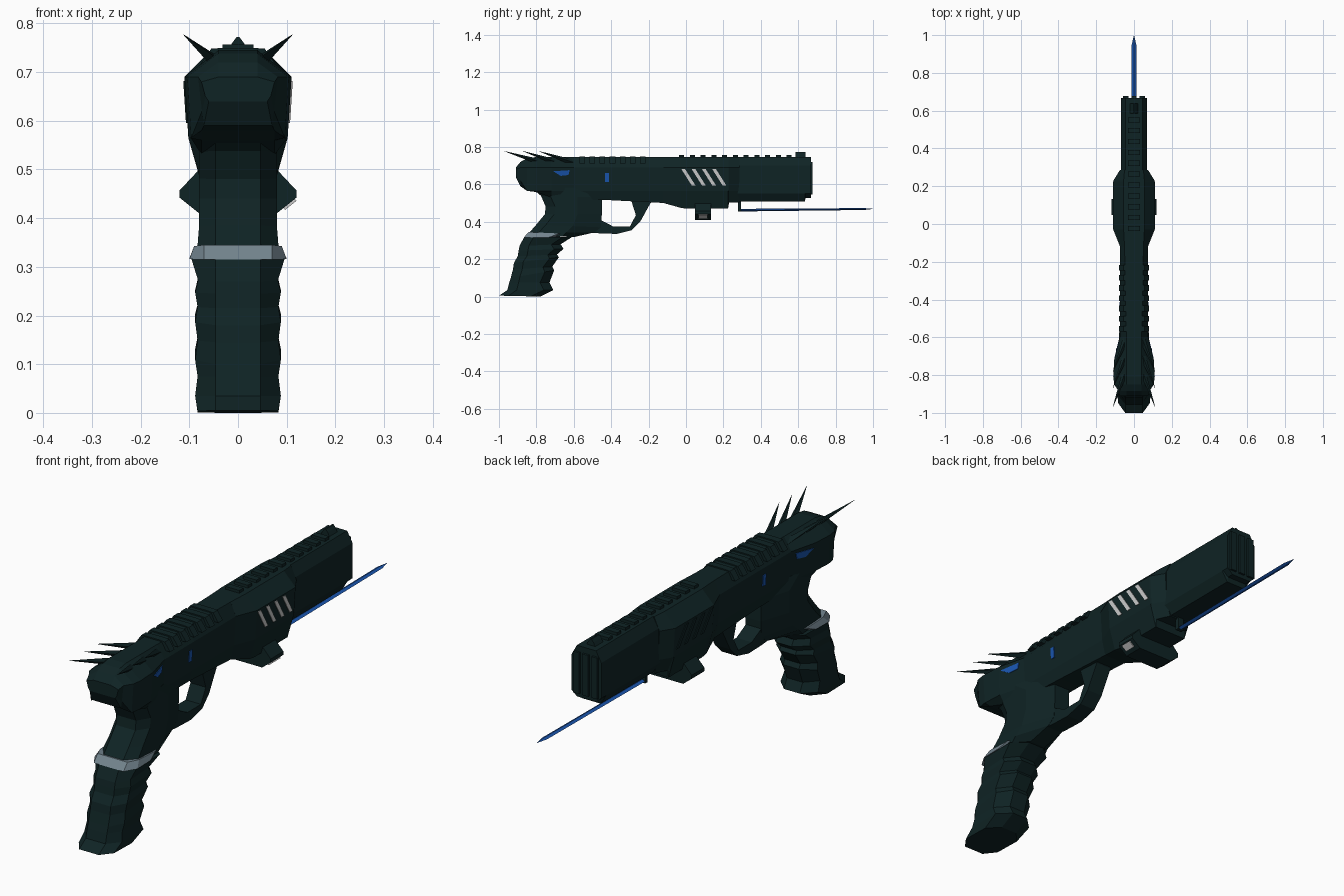
import bpy, bmesh
from mathutils import Vector


def material(name, rgb):
    m = bpy.data.materials.new(name)
    m.diffuse_color = (*rgb, 1)
    return m


BODY = material("dark teal", (0.0048, 0.017, 0.018))
STEEL = material("blue grey", (0.17, 0.23, 0.27))
PALE = material("pale grey", (0.6, 0.6, 0.6))
BLUE = material("bright blue", (0.01, 0.09, 0.42))


def finish(name, bm, mat):
    bmesh.ops.recalc_face_normals(bm, faces=bm.faces)
    me = bpy.data.meshes.new(name)
    bm.to_mesh(me)
    bm.free()
    me.materials.append(mat)
    ob = bpy.data.objects.new(name, me)
    bpy.context.collection.objects.link(ob)
    return ob


def loft(name, rings, mat=BODY, closed=False):
    """Bridge equal-length rings; cap the ends unless the run closes on itself."""
    bm = bmesh.new()
    vs = [[bm.verts.new(p) for p in r] for r in rings]
    n = len(rings[0])
    for a, b in zip(vs, vs[1:]):
        for i in range(n):
            j = (i + 1) % n
            bm.faces.new((a[i], a[j], b[j], b[i]))
    bm.faces.new(vs[0])
    bm.faces.new(vs[-1])
    return finish(name, bm, mat)


def section(y, w, z0, z1, top, low, hi=0.69, lo=0.565, slope=0.008):
    """Eight-sided cross-section across the gun at station y."""
    half = [(top, z1), (w, hi), (w - slope, lo), (low, z0)]
    return [(x, y, z) for x, z in half] + [(-x, y, z) for x, z in reversed(half)]


def grip_ring(yb, zb, yf, zf, w, flat=0.046, cb=0.05, cf=0.05):
    """Eight-sided ring running from the back strap to the front strap."""
    def pt(x, y):
        return (x, y, zb + (zf - zb) * (y - yb) / (yf - yb))
    half = [(flat, yb), (w, yb + cb), (w, yf - cf), (flat * 0.8, yf)]
    return [pt(x, y) for x, y in half] + [pt(-x, y) for x, y in reversed(half)]


def box(name, x, y, z, mat=BODY):
    return loft(name, [[(x[0], v, z[0]), (x[1], v, z[0]), (x[1], v, z[1]), (x[0], v, z[1])] for v in y], mat)


def plate(name, outline, surface, side, mat):
    """Thin plate lying on a side wall; surface(y, z) gives the wall's x."""
    loft(name, [[(side * (surface(y, z) + d), y, z) for y, z in outline] for d in (-0.004, 0.003)], mat)


# Rear receiver with flared head
loft("receiver", [
    section(-0.91, 0.075, 0.64, 0.69, 0.04, 0.06, 0.68, 0.65),
    section(-0.885, 0.082, 0.59, 0.72, 0.04, 0.07, 0.69, 0.62),
    section(-0.85, 0.104, 0.58, 0.738, 0.04, 0.075),
    section(-0.81, 0.11, 0.56, 0.745, 0.04, 0.075),
    section(-0.72, 0.105, 0.53, 0.745, 0.04, 0.075),
    section(-0.60, 0.075, 0.52, 0.745, 0.04, 0.055),
    section(-0.40, 0.074, 0.515, 0.745, 0.045, 0.05),
    section(-0.11, 0.074, 0.50, 0.745, 0.05, 0.05)])

# Wide middle housing
loft("middle_housing", [
    section(-0.12, 0.074, 0.50, 0.745, 0.05, 0.05),
    section(-0.03, 0.11, 0.475, 0.745, 0.055, 0.075),
    section(0.0, 0.11, 0.47, 0.745, 0.055, 0.075),
    section(0.225, 0.11, 0.47, 0.745, 0.055, 0.075),
    section(0.23, 0.109, 0.503, 0.745, 0.055, 0.075),
    section(0.285, 0.075, 0.503, 0.745, 0.05, 0.05)])

# Barrel shroud and muzzle bars
loft("barrel", [section(y, w, z0, z1, 0.045, 0.045, 0.70, 0.55, 0)
                for y, w, z0, z1 in ((0.27, 0.07, 0.508, 0.745), (0.635, 0.07, 0.508, 0.745),
                                     (0.64, 0.07, 0.528, 0.745), (0.668, 0.07, 0.528, 0.745))])
for i, x in enumerate((-0.043, 0, 0.043)):
    box(f"muzzle_bar_{i}", (x - 0.014, x + 0.014), (0.66, 0.677), (0.545, 0.72))

# Neck joining receiver and grip
loft("neck", [grip_ring(*r, cf=c) for r, c in (
    ((-0.85, 0.33, -0.60, 0.318, 0.085), 0.06),
    ((-0.835, 0.345, -0.49, 0.343, 0.083), 0.15),
    ((-0.80, 0.385, -0.455, 0.37, 0.08), 0.15),
    ((-0.755, 0.44, -0.45, 0.44, 0.08), 0.13),
    ((-0.75, 0.48, -0.45, 0.49, 0.08), 0.13),
    ((-0.775, 0.538, -0.45, 0.53, 0.08), 0.13),
    ((-0.83, 0.588, -0.45, 0.58, 0.08), 0.2))])

# Steel band around the top of the grip
loft("grip_band", [grip_ring(-0.868, 0.315, -0.68, 0.318, 0.1, 0.07),
                   grip_ring(-0.842, 0.345, -0.63, 0.335, 0.09, 0.07)], STEEL)

# Rippled grip
loft("grip", [grip_ring(*r) for r in (
    (-1.0, 0.005, -0.78, 0.0, 0.083),
    (-0.955, 0.035, -0.71, 0.035, 0.088),
    (-0.945, 0.075, -0.73, 0.075, 0.083),
    (-0.937, 0.10, -0.705, 0.14, 0.088),
    (-0.925, 0.145, -0.715, 0.16, 0.083),
    (-0.92, 0.18, -0.68, 0.21, 0.088),
    (-0.90, 0.215, -0.69, 0.225, 0.083),
    (-0.895, 0.245, -0.655, 0.255, 0.088),
    (-0.89, 0.27, -0.67, 0.28, 0.082),
    (-0.866, 0.317, -0.61, 0.318, 0.096))])

# Trigger guard: bridged strip between outer and inner outlines
outer = [(-0.52, 0.343), (-0.46, 0.338), (-0.37, 0.335), (-0.29, 0.355), (-0.245, 0.40), (-0.19, 0.50), (-0.15, 0.54)]
inner = [(-0.48, 0.43), (-0.448, 0.405), (-0.39, 0.375), (-0.30, 0.375), (-0.268, 0.435), (-0.29, 0.505), (-0.31, 0.54)]
loft("trigger_guard", [[(-0.036, *o), (0.036, *o), (0.036, *i), (-0.036, *i)] for o, i in zip(outer, inner)])

# Cross block slung under the housing, with a pale plate on its lower right
half = [(0.075, 0.505), (0.12, 0.457), (0.12, 0.442), (0.08, 0.41)]
loft("under_block", [[(x, y, z) for x, z in half] + [(-x, y, z) for x, z in reversed(half)]
                     for y in (0.048, 0.133)])
loft("under_block_plate", [[(0.117 + d, y, 0.4385 - d) for y in (0.066, 0.114)][:1]
                           + [(0.117 + d, 0.114, 0.4385 - d), (0.094 + d, 0.114, 0.4202 - d),
                              (0.094 + d, 0.066, 0.4202 - d)] for d in (-0.002, 0.003)], PALE)

# Top ribs, rear grip ribs and front sight
for i in range(11):
    y = -0.037 + i * 0.0575
    box(f"top_rib_{i}", (-0.032, 0.032), (y, y + 0.027), (0.74, 0.757))
for i in range(7):
    y = -0.57 + i * 0.054
    loft(f"rear_rib_{i}", [[(0.03, v, 0.75), (0.055, v, 0.748), (0.08, v, 0.712), (-0.08, v, 0.712),
                            (-0.055, v, 0.748), (-0.03, v, 0.75)] for v in (y, y + 0.03)])
loft("front_sight", [[(-0.022, y, 0.742), (0.022, y, 0.742), (0.012, y, 0.76), (0.003, y, 0.772),
                      (-0.003, y, 0.772), (-0.012, y, 0.76)] for y in (0.585, 0.638)])


# Side details on both flanks
def housing_wall(y, z):
    return 0.11 - 0.008 * (0.69 - z) / 0.125


def head_wall(y, z):
    w = 0.105 - 0.03 * (y + 0.72) / 0.12 if y < -0.6 else 0.0745
    return w - 0.008 * (0.69 - z) / 0.125


for side, tag in ((1, "right"), (-1, "left")):
    for i in range(4):
        y = -0.025 + i * 0.055
        plate(f"vent_{tag}_{i}", [(y, 0.682), (y + 0.02, 0.682), (y + 0.075, 0.595), (y + 0.055, 0.595)],
              housing_wall, side, PALE if side > 0 else BODY)
    plate(f"head_light_{tag}", [(-0.71, 0.67), (-0.622, 0.676), (-0.628, 0.65), (-0.67, 0.645)],
          head_wall, side, BLUE)
    plate(f"slot_light_{tag}", [(-0.432, 0.66), (-0.412, 0.66), (-0.412, 0.612), (-0.432, 0.612)],
          head_wall, side, BLUE)
    # Swept-back spikes
    for i, (y, length) in enumerate(((-0.97, 0.22), (-0.87, 0.2), (-0.785, 0.2))):
        tip = Vector((side * 0.112, y, 0.777))
        base = Vector((side * 0.035, y + length, 0.71))
        axis = (tip - base).normalized()
        u = axis.cross(Vector((0, 0, 1))).normalized()
        v = axis.cross(u)
        loft(f"spike_{tag}_{i}", [[c + r * d for d in (u, v, -u, -v)] for c, r in ((base, 0.018), (tip, 0.0006))])

# Blue needle blade and its holder
box("blade_holder", (-0.014, 0.014), (0.277, 0.293), (0.455, 0.51))
loft("blade", [[(w, y, z), (0, y, z + h), (-w, y, z), (0, y, z - h)] for y, z, w, h in (
    (0.285, 0.462, 0.012, 0.007), (0.95, 0.468, 0.012, 0.005), (0.998, 0.469, 0.001, 0.001))], BLUE)
